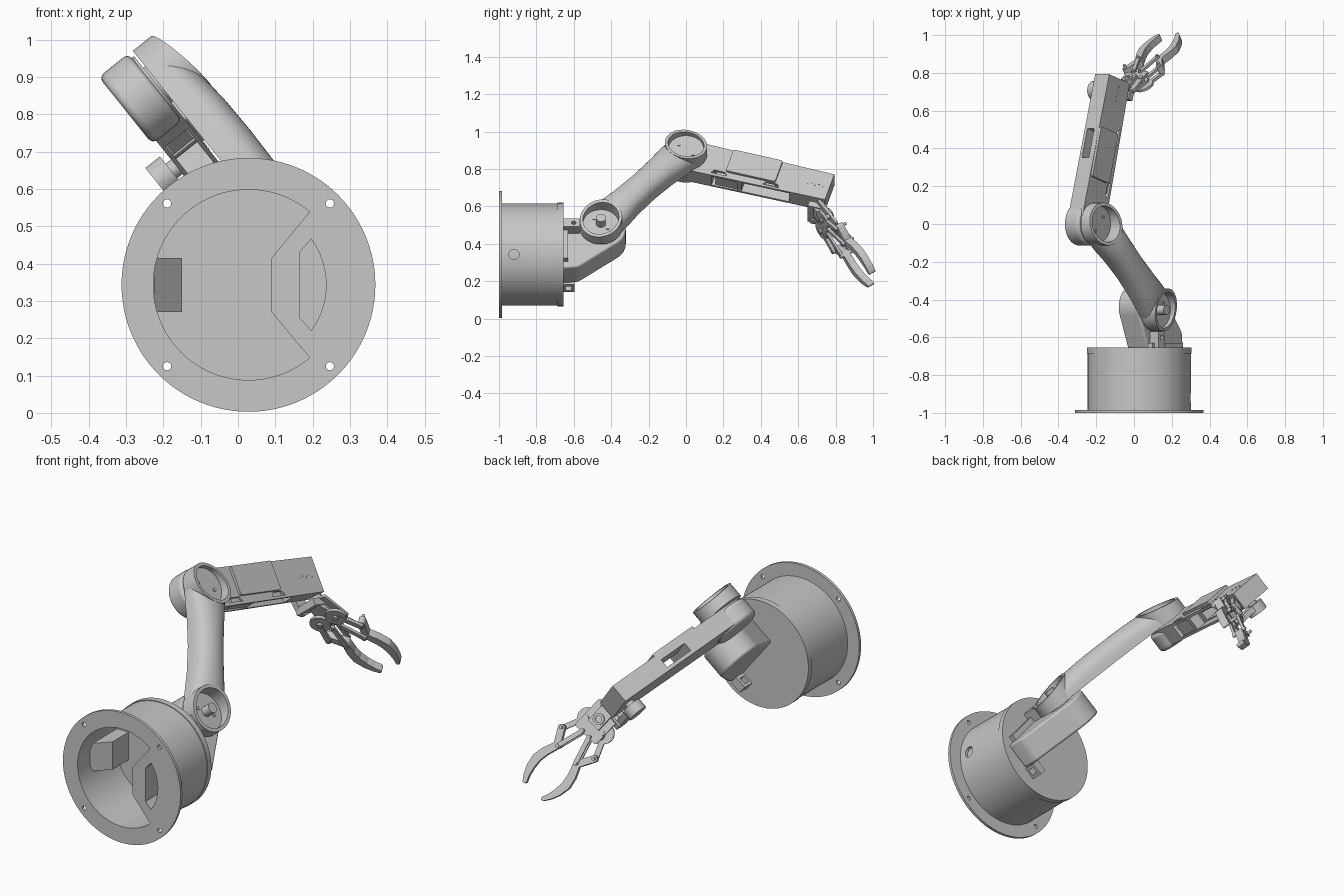
import bpy, bmesh, math
from mathutils import Matrix, Vector

if "Cube" in bpy.data.objects:
    bpy.data.objects.remove(bpy.data.objects["Cube"])

grey = bpy.data.materials.new("light grey")
grey.use_nodes = True
grey.diffuse_color = (0.57, 0.57, 0.57, 1)
grey.node_tree.nodes["Principled BSDF"].inputs["Base Color"].default_value = (0.57, 0.57, 0.57, 1)


def frame(origin, x, y):
    """Matrix from an origin and two in-plane axes."""
    x = Vector(x).normalized()
    z = x.cross(Vector(y)).normalized()
    m = Matrix((x, z.cross(x), z)).transposed().to_4x4()
    m.translation = Vector(origin)
    return m


def finish(name, bm, m):
    bmesh.ops.recalc_face_normals(bm, faces=bm.faces)
    bm.transform(m)
    mesh = bpy.data.meshes.new(name)
    bm.to_mesh(mesh)
    bm.free()
    ob = bpy.data.objects.new(name, mesh)
    bpy.context.collection.objects.link(ob)
    mesh.materials.append(grey)
    return ob


def hull(name, spots, z0, z1, m, slope=0, chain=False):
    """Extruded hull around circles (x, y, r); a chain hulls each neighbouring pair."""
    bm = bmesh.new()
    groups = list(zip(spots, spots[1:])) if chain else [spots]
    for group in groups:
        verts = []
        for x, y, r in group:
            n = 1 if r == 0 else (48 if r > 0.05 else 20)
            if r > 0.2:
                n = 96
            for i in range(n):
                a = math.tau * i / n
                px, py = x + r * math.cos(a), y + r * math.sin(a)
                verts += [bm.verts.new((px, py, z0)),
                          bm.verts.new((px, py, z1 + slope * (px - x)))]
        res = bmesh.ops.convex_hull(bm, input=verts)
        loose = [v for v in res["geom_interior"] if isinstance(v, bmesh.types.BMVert)]
        bmesh.ops.delete(bm, geom=loose, context="VERTS")
    bmesh.ops.dissolve_limit(bm, angle_limit=0.01, verts=bm.verts, edges=bm.edges)
    return finish(name, bm, m)


def disc(name, x, y, r, z0, z1, m, slope=0):
    return hull(name, [(x, y, r)], z0, z1, m, slope)


def box(name, x0, x1, y0, y1, z0, z1, m):
    return hull(name, [(x, y, 0) for x in (x0, x1) for y in (y0, y1)], z0, z1, m)


def cut(ob, *cutters):
    for c in cutters:
        mod = ob.modifiers.new("cut", "BOOLEAN")
        mod.operation, mod.solver, mod.object = "DIFFERENCE", "EXACT", c
        bpy.context.view_layer.update()
        mesh = bpy.data.meshes.new_from_object(ob.evaluated_get(bpy.context.evaluated_depsgraph_get()))
        ob.modifiers.clear()
        ob.data = mesh
        bpy.data.objects.remove(c)


def soften(ob, width):
    mod = ob.modifiers.new("round", "BEVEL")
    mod.width, mod.segments = width, 4
    mod.limit_method, mod.angle_limit = "ANGLE", math.radians(40)


# Frames: base axis, then the tilted arm plane and its links
CX, CZ = 0.028, 0.343
base = frame((0, 0, 0), (1, 0, 0), (0, 0, 1))
arm = frame((CX, 0, CZ), (0, 1, 0), (-0.625, 0, 0.78))
shoulder, elbow = Vector((-0.455, 0.063, 0)), Vector((0, 0.57, 0))
link = elbow - shoulder
LEN = link.length
upper = arm @ frame(shoulder, link, (-link.y, link.x, 0))
fore = arm @ frame(elbow, (0.96, -0.276, 0), (0.276, 0.96, 0))
grip = arm @ frame((0.69, 0.24, 0.096), (0.565, -0.825, -0.1), (0, 0, 1))

# Base: flange, drum, lid
flange = disc("base_flange", CX, CZ, 0.34, 0.985, 1.0, base)
drum = disc("base_drum", CX, CZ, 0.273, 0.68, 0.99, base)
disc("base_lid", CX, CZ, 0.277, 0.655, 0.686, base)
for ob in (flange, drum):
    cut(ob, disc("cutter", CX, CZ, 0.255, 0.69, 1.1, base))
for sx in (-1, 1):
    for sz in (-1, 1):
        cut(flange, disc("cutter", CX + 0.218 * sx, CZ + 0.218 * sz, 0.011, 0.9, 1.1, base))
side = frame((0, -0.92, CZ), (0, 1, 0), (0, 0, 1))
cut(drum, disc("cutter", 0, 0, 0.028, 0.2, 0.4, side))

# Inner wall with a slot, and a sloped wedge opposite
rim = [(CX + 0.258 * math.cos(a), CZ + 0.258 * math.sin(a), 0)
       for a in (math.radians(d) for d in range(-50, 51, 5))]
wall = hull("base_inner_wall", rim + [(0.09, 0.27, 0), (0.09, 0.415, 0)], 0.685, 0.999, base)
slot = [(CX + 0.208 * math.cos(a), CZ + 0.208 * math.sin(a), 0)
        for a in (math.radians(d) for d in range(-36, 37, 6))]
cut(wall, hull("cutter", slot + [(0.165, 0.255, 0), (0.165, 0.43, 0)], 0.72, 1.1, base))
plan = frame((0, 0, 0), (1, 0, 0), (0, -1, 0))
hull("base_wedge", [(-0.225, 0.68, 0), (-0.225, 0.9, 0), (-0.15, 0.68, 0), (-0.15, 0.82, 0)],
     -0.415, -0.27, plan)

# Cable clip on the lid
clip = box("lid_clip", -0.66, -0.595, -0.205, -0.16, -0.065, 0.0, arm)
cut(clip, box("cutter", -0.645, -0.612, -0.3, -0.1, -0.05, -0.016, arm))

# Shoulder housing
housing = hull("shoulder_housing", [(-0.44, 0.063, 0.118), (-0.6, -0.13, 0.065),
                                    (-0.66, -0.2, 0), (-0.66, 0.1, 0)], 0.0, 0.14, arm)
soften(housing, 0.012)
disc("shoulder_hub", 0, 0, 0.06, 0.13, 0.16, upper)
tab = box("shoulder_tab", -0.66, -0.57, 0.03, 0.085, 0.12, 0.2, arm)
cut(tab, disc("cutter", -0.6, 0.058, 0.012, 0.1, 0.3, arm))
box("shoulder_foot", -0.66, -0.63, -0.16, 0.1, 0.1, 0.17, arm)

# Upper arm: D-shaped loft between two tilted cups
bm = bmesh.new()
rings = []
for s, half, top in ((0, .106, .23), (.1, .101, .254), (.2, .089, .26), (.34, .083, .262),
                     (.48, .089, .26), (.58, .101, .254), (.68, .106, .23)):
    angles = [math.pi * i / 20 for i in range(21)]
    rings.append([bm.verts.new((s * LEN / 0.68, half * math.cos(a),
                                0.15 + (top - 0.15) * max(math.sin(a), 0) ** 0.6 + 0.0001 * i))
                  for i, a in enumerate(angles)])
for a, b in zip(rings, rings[1:]):
    for i in range(len(a)):
        j = (i + 1) % len(a)
        bm.faces.new((a[i], a[j], b[j], b[i]))
bm.faces.new(rings[0])
bm.faces.new(rings[-1])
beam = finish("upper_arm_beam", bm, upper)
for name, s, tilt in (("shoulder_cup", 0, 0.22), ("elbow_cup", LEN, -0.22)):
    cup = disc(name, s, 0, 0.113, 0.15, 0.232, upper, tilt)
    for ob in (cup, beam):
        cut(ob, disc("cutter", s, 0, 0.096, 0.185, 0.4, upper))
    for dy in (-0.05, 0.05):
        disc(name + "_screw", s, dy, 0.009, 0.18, 0.19, upper)
disc("shoulder_stud", 0, 0, 0.026, 0.18, 0.235, upper)

# Forearm: elbow drum, body with a window and an underside bay, motor cover
disc("elbow_hub", 0, 0, 0.06, 0.12, 0.16, fore)
soften(disc("forearm_drum", 0, 0, 0.115, 0.035, 0.137, fore), 0.018)
body = hull("forearm_body", [(0, 0, 0.1), (0.12, 0.09, 0), (0.12, -0.094, 0),
                             (0.8, 0.088, 0), (0.8, -0.092, 0)], 0.048, 0.144, fore)
cut(body, box("cutter", 0.34, 0.5, -0.2, 0.2, 0.066, 0.112, fore),
    box("cutter", 0.17, 0.6, -0.2, -0.02, 0.06, 0.132, fore))
for s in (0.16, 0.45):
    cut(body, hull("cutter", [(s, -0.082, 0), (s + 0.09, -0.082, 0), (s + 0.015, -0.06, 0),
                              (s + 0.075, -0.06, 0)], 0.1, 0.2, fore))
hull("forearm_cover", [(x, y, 0.012) for x in (0.25, 0.5) for y in (-0.045, 0.08)],
     0.134, 0.158, fore)
box("forearm_motor", 0.19, 0.31, -0.09, -0.01, 0.062, 0.13, fore)
mount = box("motor_mount", 0.31, 0.335, -0.095, -0.04, 0.06, 0.135, fore)
cut(mount, disc("cutter", 0.322, -0.07, 0.008, 0.0, 0.2, fore))
for i in range(5):
    disc("forearm_screw", 0.68 + 0.02 * i, 0.01 * (i % 2) - 0.01, 0.004, 0.14, 0.146, fore)

# Wrist: pivot disc and bracket down to the gripper
disc("wrist_disc", 0.735, 0, 0.05, -0.02, 0.03, fore)
disc("wrist_axle", 0.735, 0, 0.025, 0.0, 0.06, fore)
hull("wrist_arm", [(0.735, 0, 0.035), (0.75, -0.13, 0.03)], 0.0, 0.03, fore)
box("wrist_bridge", 0.72, 0.79, -0.15, -0.115, 0.0, 0.135, fore)

# Palm: motor block, plate and face ring
box("palm_motor", 0.0, 0.11, -0.035, 0.035, -0.045, 0.02, grip)
hull("palm_plate", [(x, y, 0.012) for x in (0.01, 0.16) for y in (-0.058, 0.058)],
     -0.025, -0.01, grip)
ring = disc("palm_ring", 0.07, 0, 0.028, -0.055, -0.04, grip)
cut(ring, disc("cutter", 0.07, 0, 0.016, -0.1, -0.047, grip))
hull("gear_plate", [(0.02, 0, 0.03), (0.13, 0.04, 0.03), (0.13, -0.04, 0.03)], 0.008, 0.02, grip)

# Gears, links and fingers on both sides
for name, k in (("left", 1), ("right", -1)):
    disc(name + "_gear", 0.11, 0.052 * k, 0.052, 0.02, 0.034, grip)
    disc(name + "_gear_hub", 0.11, 0.052 * k, 0.014, -0.03, 0.045, grip)
    hull(name + "_drive_link", [(0.11, 0.06 * k, 0.013), (0.225, 0.108 * k, 0.013)],
         0.02, 0.036, grip)
    for z in (-0.034, 0.02):
        hull(name + "_guide_link", [(0.165, 0.022 * k, 0.011), (0.3, 0.06 * k, 0.011)],
             z, z + 0.014, grip)
    for x, y in ((0.225, 0.108), (0.3, 0.06), (0.165, 0.022)):
        disc(name + "_pin", x, y * k, 0.008, -0.04, 0.04, grip)
    hull(name + "_finger", [(x, y * k, r) for x, y, r in (
        (0.225, 0.108, 0.017), (0.3, 0.066, 0.017), (0.36, 0.088, 0.02),
        (0.41, 0.097, 0.021), (0.46, 0.09, 0.018), (0.5, 0.077, 0.014), (0.53, 0.061, 0.01))],
         -0.02, 0.02, grip, chain=True)

# Smooth round walls, keep edges sharp
bpy.ops.object.select_all(action="DESELECT")
for ob in bpy.context.collection.objects:
    if ob.type == "MESH":
        ob.select_set(True)
        bpy.context.view_layer.objects.active = ob
bpy.ops.object.shade_smooth_by_angle(angle=math.radians(30))
